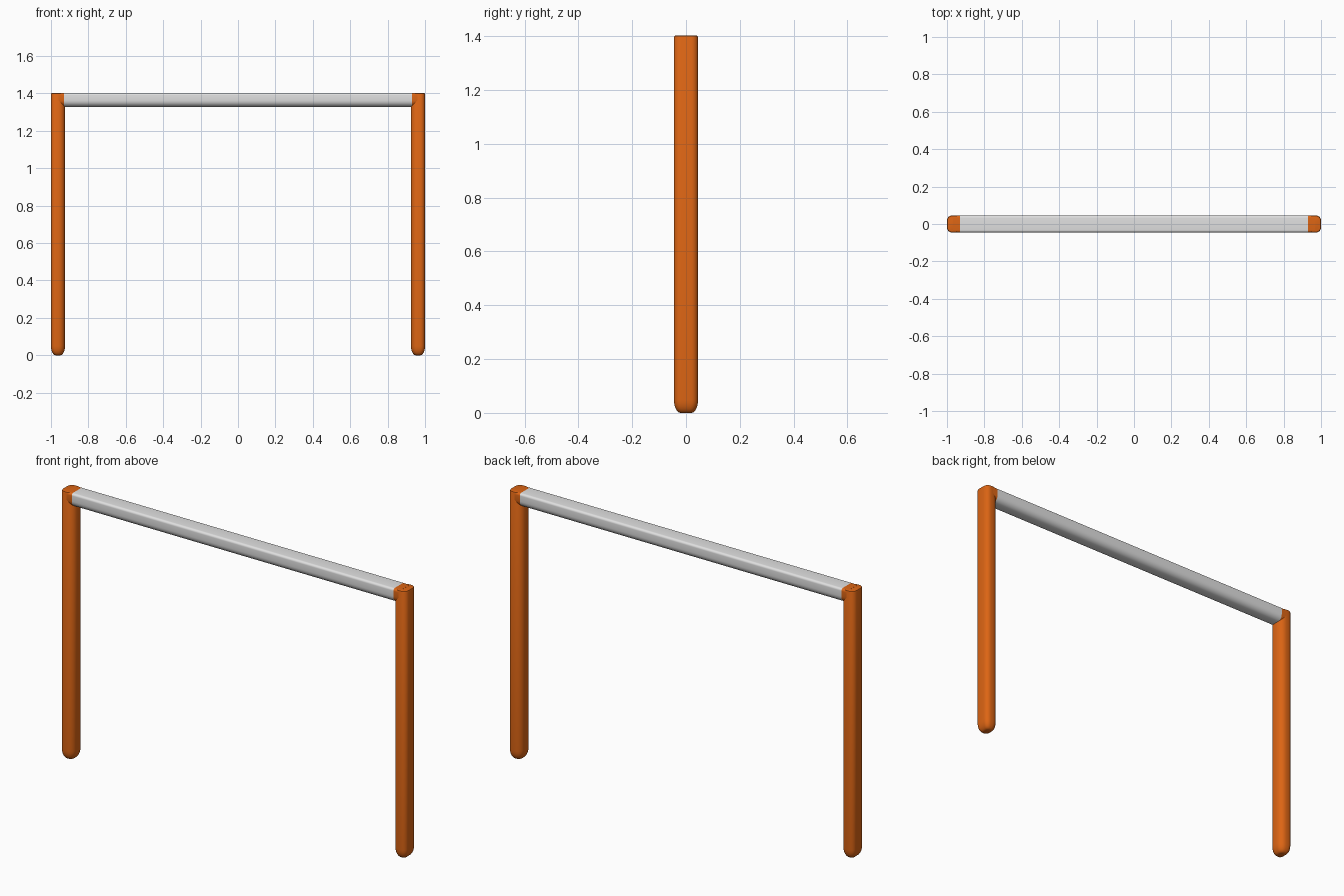
import bpy, bmesh, math

if "Cube" in bpy.data.objects:
    bpy.data.objects.remove(bpy.data.objects["Cube"])

W, D, H = 0.075, 0.09, 1.403   # tube thickness, depth, frame height


def material(name, rgb):
    m = bpy.data.materials.new(name)
    m.diffuse_color = (*rgb, 1)
    m.use_nodes = True
    m.node_tree.nodes["Principled BSDF"].inputs["Base Color"].default_value = m.diffuse_color
    return m


ORANGE = material("orange", (0.72, 0.13, 0.007))
GREY = material("light grey", (0.75, 0.75, 0.75))


def profile(r_out, r_in, n=6):
    """Tube section (depth u, thickness v); the outer side is +v, inner side -v."""
    pts = []
    for su, sv, r, a0 in ((1, 1, r_out, 0), (-1, 1, r_out, 90),
                          (-1, -1, r_in, 180), (1, -1, r_in, 270)):
        cu, cv = su * (D / 2 - r), sv * (W / 2 - r)
        for i in range(n + 1):
            a = math.radians(a0 + 90 * i / n)
            pts.append((cu + r * math.cos(a), cv + r * math.sin(a)))
    return pts


def tube(name, section, stations, place, mats, pick=None):
    """Skin a section through stations (distance, inset)."""
    bm = bmesh.new()
    rings = []
    for t, inset in stations:
        su, sv = 1 - 2 * inset / D, 1 - 2 * inset / W
        rings.append([bm.verts.new(place(u * su, v * sv, t)) for u, v in section])
    n = len(section)
    for a, b in zip(rings, rings[1:]):
        for i in range(n):
            j = (i + 1) % n
            bm.faces.new((a[i], a[j], b[j], b[i]))
    bm.faces.new(rings[0][::-1])
    bm.faces.new(rings[-1])
    bmesh.ops.recalc_face_normals(bm, faces=bm.faces)
    if pick:
        for f in bm.faces:
            f.material_index = pick(f.calc_center_median())
    me = bpy.data.meshes.new(name)
    bm.to_mesh(me)
    bm.free()
    for m in mats:
        me.materials.append(m)
    ob = bpy.data.objects.new(name, me)
    bpy.context.collection.objects.link(ob)
    bpy.context.view_layer.objects.active = ob
    ob.select_set(True)
    bpy.ops.object.shade_smooth_by_angle(angle=math.radians(35))
    ob.select_set(False)


# posts: domed foot, slightly eased top edge
stations = []
for k in range(7):
    a = math.radians(90 * k / 6)
    stations.append((0.05 * (1 - math.sin(a)), 0.025 * (1 - math.cos(a))))
stations = [(0.05 * (1 - math.cos(math.radians(15 * k))),
             0.025 * (1 - math.sin(math.radians(15 * k)))) for k in range(7)]
stations += [(H - 0.007, 0), (H - 0.002, 0.002), (H - 0.0005, 0.007)]
for side, label in ((-1, "left_post"), (1, "right_post")):
    tube(label, profile(0.026, 0.035), stations,
         lambda u, v, t, s=side: (s * (1 - W / 2 + v), u, t), [ORANGE])

# crossbar: grey, with orange ends where it joins the posts
tube("crossbar", profile(0.012, 0.035),
     [(-0.968, 0), (-0.93, 0), (0.93, 0), (0.968, 0)],
     lambda u, v, t: (t, u, H - W / 2 + v), [GREY, ORANGE],
     lambda c: 1 if abs(c.x) > 0.93 else 0)
